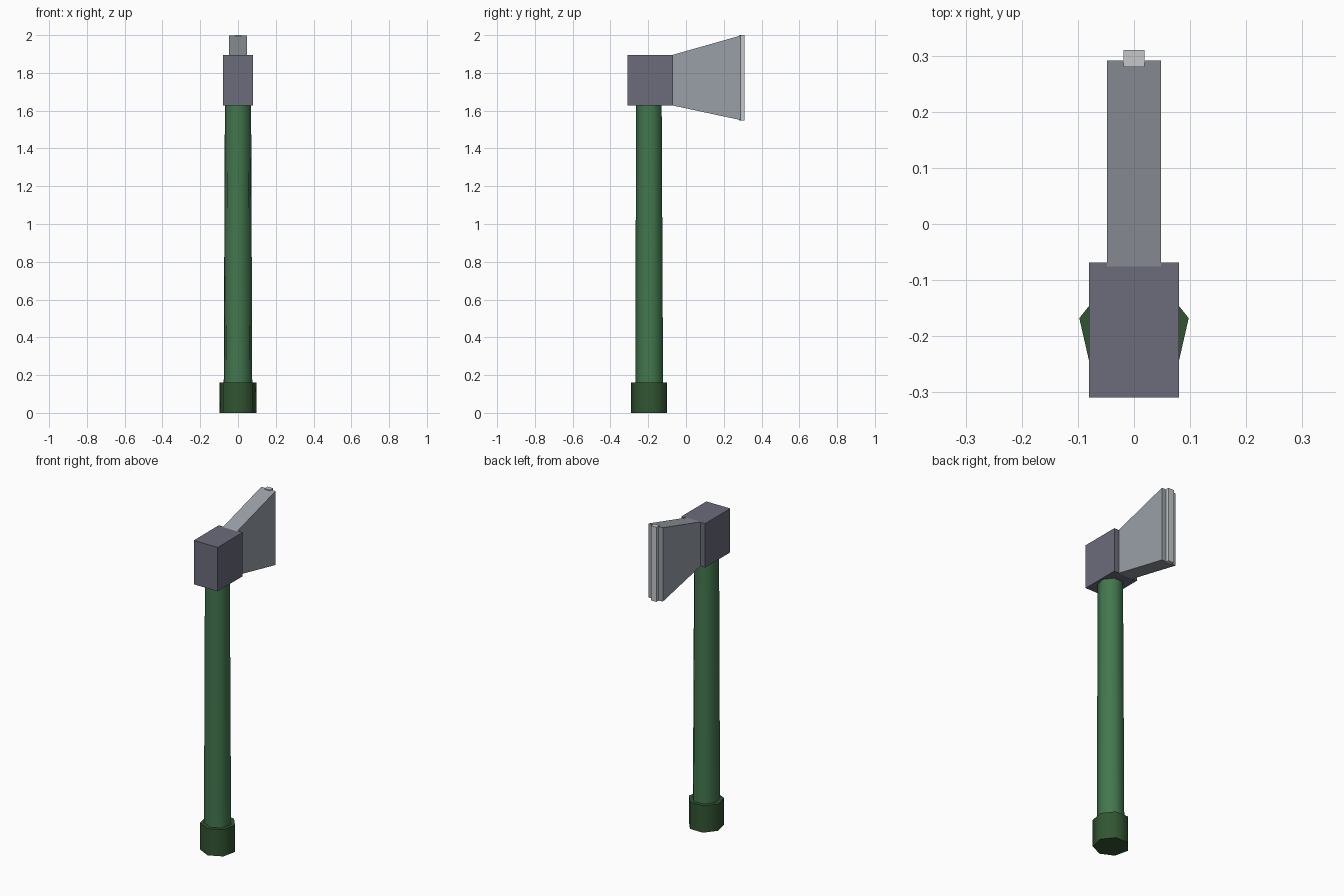
import bpy, bmesh, math

if "Cube" in bpy.data.objects:
    bpy.data.objects.remove(bpy.data.objects["Cube"])

def material(name, rgb):
    m = bpy.data.materials.new(name)
    m.diffuse_color = (*rgb, 1)
    m.use_nodes = True
    m.node_tree.nodes["Principled BSDF"].inputs["Base Color"].default_value = m.diffuse_color
    return m

DARK_STEEL = material("dark steel", (0.145, 0.15, 0.195))
STEEL = material("steel", (0.32, 0.35, 0.39))
BRIGHT = material("bright edge", (0.56, 0.57, 0.58))
GREEN = material("green grip", (0.055, 0.185, 0.075))
DARK_GREEN = material("dark green", (0.032, 0.09, 0.032))

def loft(name, rings, mat, smooth=False):
    """Closed solid through rings with equal point counts."""
    bm = bmesh.new()
    loops = [[bm.verts.new(p) for p in ring] for ring in rings]
    n = len(loops[0])
    for a, b in zip(loops, loops[1:]):
        for i in range(n):
            j = (i + 1) % n
            bm.faces.new((a[i], a[j], b[j], b[i]))
    bm.faces.new(loops[0][::-1])
    bm.faces.new(loops[-1])
    bmesh.ops.recalc_face_normals(bm, faces=bm.faces)
    me = bpy.data.meshes.new(name)
    bm.to_mesh(me)
    bm.free()
    me.materials.append(mat)
    ob = bpy.data.objects.new(name, me)
    bpy.context.collection.objects.link(ob)
    if smooth:
        bpy.ops.object.select_all(action='DESELECT')
        ob.select_set(True)
        bpy.context.view_layer.objects.active = ob
        bpy.ops.object.shade_smooth_by_angle(angle=math.radians(60))
    return ob

def heptagon(r, y, z):
    angles = [-math.pi / 2 + i * math.tau / 7 for i in range(7)]
    return [(r * math.cos(a), y + r * math.sin(a), z) for a in angles]

def rect(hw, y, z0, z1):
    return [(-hw, y, z0), (hw, y, z0), (hw, y, z1), (-hw, y, z1)]

# Seven-sided handle, slightly tapered, and its end cap
loft("handle", [heptagon(0.078, -0.191, 0.03), heptagon(0.071, -0.193, 1.70)], GREEN, True)
loft("handle_cap", [heptagon(0.1, -0.19, 0), heptagon(0.1, -0.19, 0.162)], DARK_GREEN, True)

# Head block, flared blade and thin cutting edge
loft("head_block", [rect(0.08, -0.309, 1.628, 1.894), rect(0.08, -0.069, 1.628, 1.894)], DARK_STEEL)
loft("blade", [rect(0.048, -0.083, 1.63, 1.892), rect(0.048, 0.291, 1.55, 1.998)], STEEL)
loft("cutting_edge", [rect(0.019, 0.28, 1.548, 2.0), rect(0.019, 0.31, 1.548, 2.0)], BRIGHT)
